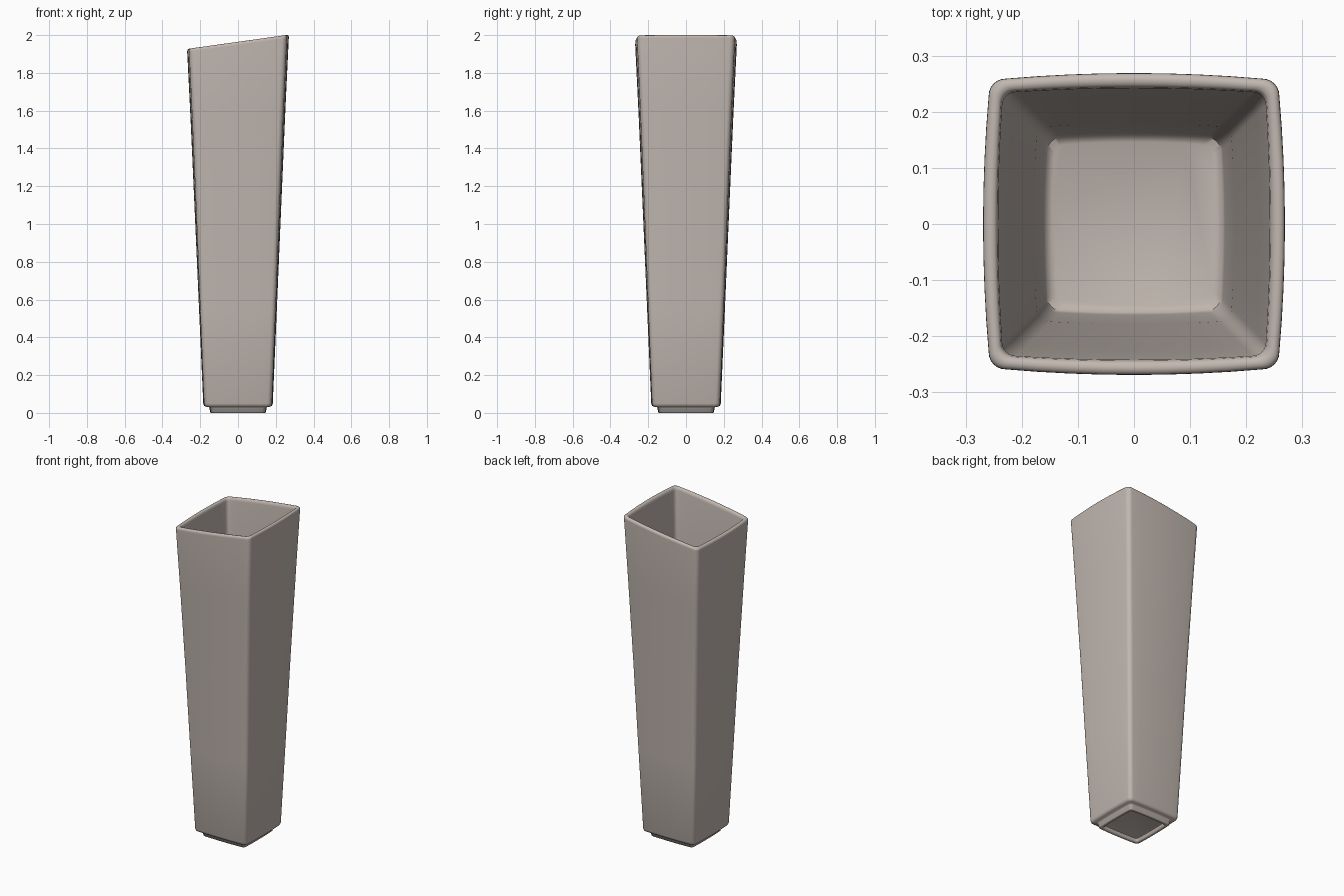
import bpy, bmesh, math

# Single stoneware colour
mat = bpy.data.materials.new("warm_grey_ceramic")
mat.diffuse_color = (0.53, 0.47, 0.43, 1)


def section(half, radius, bulge):
    """Rounded square outline with slightly bowed sides; half = mid-side distance."""
    pts = []
    h = half - bulge
    c = h - radius
    side = []
    for i in range(9):                       # bowed right-hand side
        t = -1 + i / 4
        side.append((h + bulge * (1 - t * t), c * t))
    for i in range(1, 6):                    # rounded corner
        a = math.radians(90 * i / 6)
        side.append((c + radius * math.cos(a), c + radius * math.sin(a)))
    for k in range(4):                       # four-fold rotation
        ca, sa = [(1, 0), (0, 1), (-1, 0), (0, -1)][k]
        pts += [(x * ca - y * sa, x * sa + y * ca) for x, y in side]
    return pts


# Profile from recessed underside, over the foot, up the outside,
# over the rim and down to the inner floor: (half width, z, corner radius, bulge)
profile = [
    (0.115, 0.022, 0.012, 0.003), (0.123, 0.019, 0.014, 0.003),
    (0.127, 0.004, 0.015, 0.003), (0.131, 0.000, 0.016, 0.003),
    (0.143, 0.000, 0.018, 0.003), (0.147, 0.003, 0.018, 0.003),
    (0.152, 0.027, 0.020, 0.003), (0.156, 0.031, 0.020, 0.003),
    (0.172, 0.033, 0.022, 0.003), (0.180, 0.038, 0.024, 0.004),
    (0.184, 0.050, 0.025, 0.004),
    (0.206, 0.55, 0.026, 0.006), (0.229, 1.08, 0.028, 0.008),
    (0.251, 1.58, 0.028, 0.009), (0.2690, 1.948, 0.030, 0.010),
    (0.2685, 1.957, 0.030, 0.010), (0.264, 1.9625, 0.029, 0.010),
    (0.257, 1.9645, 0.027, 0.009), (0.249, 1.9625, 0.025, 0.008),
    (0.244, 1.957, 0.024, 0.007), (0.242, 1.945, 0.024, 0.007),
    (0.224, 1.55, 0.024, 0.006), (0.201, 1.05, 0.024, 0.005),
    (0.179, 0.53, 0.024, 0.005), (0.162, 0.085, 0.024, 0.004),
    (0.158, 0.070, 0.023, 0.004), (0.146, 0.064, 0.021, 0.004),
]

bm = bmesh.new()
loops = []
for half, z, r, b in profile:
    # lean the upper levels so the mouth is cut on a slope
    slope = 0.14 * min(1, max(0, z - 0.05) / 1.89)
    loops.append([bm.verts.new((x, y, z + slope * x)) for x, y in section(half, r, b)])
for a, b in zip(loops, loops[1:]):
    n = len(a)
    for i in range(n):
        bm.faces.new((a[i], a[(i + 1) % n], b[(i + 1) % n], b[i]))
# Recessed underside and inner floor
bm.faces.new(loops[0])
bm.faces.new(loops[-1])
bmesh.ops.recalc_face_normals(bm, faces=bm.faces)

mesh = bpy.data.meshes.new("vase")
bm.to_mesh(mesh)
bm.free()
mesh.materials.append(mat)
vase = bpy.data.objects.new("vase", mesh)
bpy.context.collection.objects.link(vase)
bpy.context.view_layer.objects.active = vase
vase.select_set(True)
bpy.ops.object.shade_smooth_by_angle(angle=math.radians(50))
